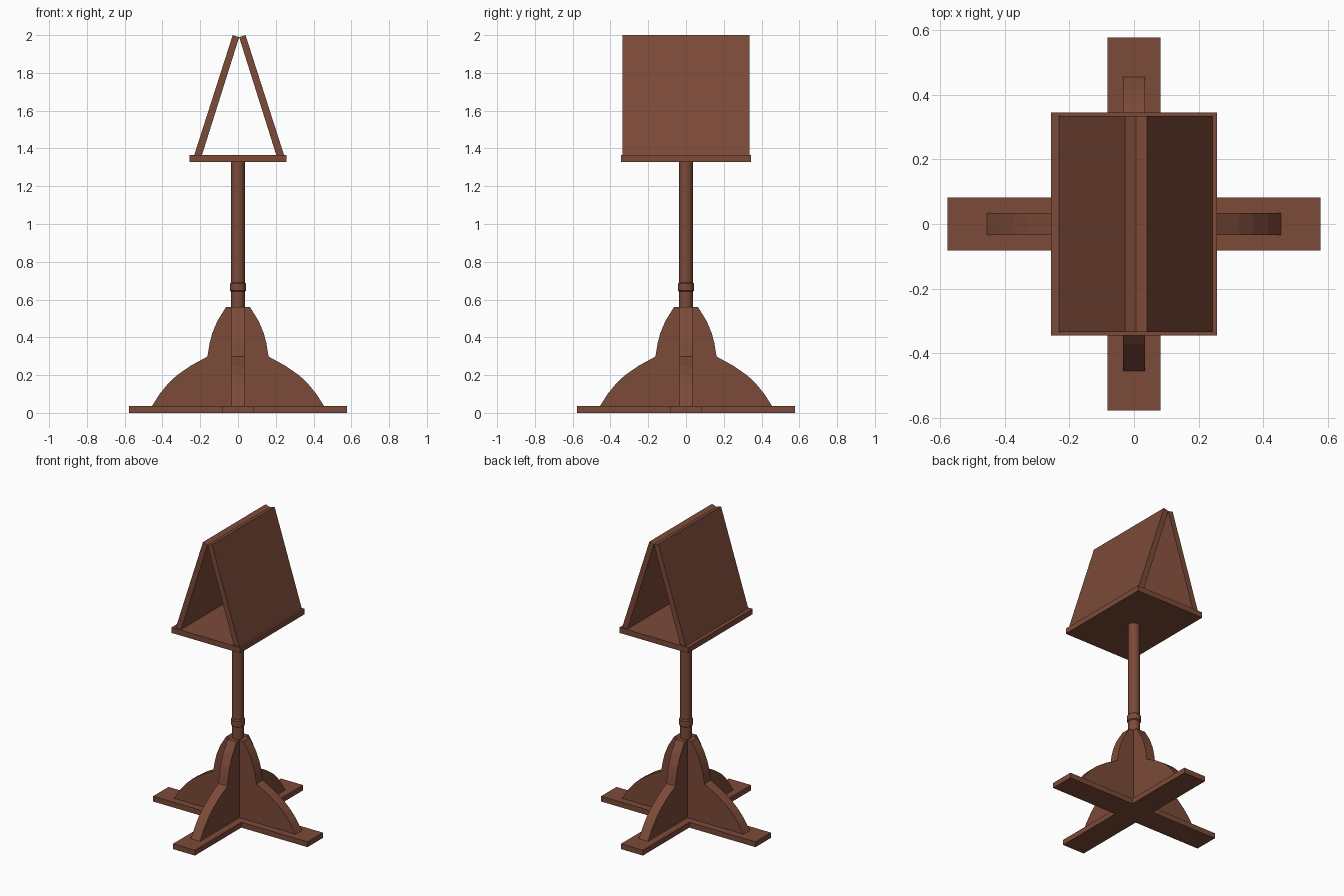
import bpy, bmesh, math
from mathutils import Matrix

if "Cube" in bpy.data.objects:
    bpy.data.objects.remove(bpy.data.objects["Cube"])

wood = bpy.data.materials.new("brown wood")
wood.diffuse_color = (0.2, 0.069, 0.041, 1)
wood.use_nodes = True
wood.node_tree.nodes["Principled BSDF"].inputs["Base Color"].default_value = wood.diffuse_color


def finish(name, bm):
    bmesh.ops.recalc_face_normals(bm, faces=bm.faces)
    mesh = bpy.data.meshes.new(name)
    bm.to_mesh(mesh)
    bm.free()
    mesh.materials.append(wood)
    ob = bpy.data.objects.new(name, mesh)
    bpy.context.collection.objects.link(ob)
    return ob


def prism(name, pts, half, upright=True):
    """Upright: x-z profile spanning y +-half. Otherwise: x-y profile from z 0 to half."""
    bm = bmesh.new()
    co = [(x, -half, z) for x, z in pts] if upright else [(x, y, 0) for x, y in pts]
    face = bm.faces.new([bm.verts.new(c) for c in co])
    ext = bmesh.ops.extrude_face_region(bm, geom=[face])
    verts = [g for g in ext["geom"] if isinstance(g, bmesh.types.BMVert)]
    bmesh.ops.translate(bm, verts=verts, vec=(0, 2 * half, 0) if upright else (0, 0, half))
    return finish(name, bm)


def turned(name, profile, sides=24):
    """Closed round part from (radius, z) pairs."""
    bm = bmesh.new()
    rings = [[bm.verts.new((r * math.cos(2 * math.pi * i / sides),
                            r * math.sin(2 * math.pi * i / sides), z))
              for i in range(sides)] for r, z in profile]
    for a, b in zip(rings, rings[1:]):
        for i in range(sides):
            j = (i + 1) % sides
            bm.faces.new((a[i], a[j], b[j], b[i]))
    bm.faces.new(rings[0])
    bm.faces.new(rings[-1])
    ob = finish(name, bm)
    bpy.context.view_layer.objects.active = ob
    ob.select_set(True)
    bpy.ops.object.shade_smooth_by_angle(angle=math.radians(30))
    ob.select_set(False)


# Crossed floor planks
L, W = 0.578, 0.082
arm = [(W, -W), (L, -W), (L, W)]
cross = []
for k in range(4):
    a = k * math.pi / 2
    c, s = round(math.cos(a)), round(math.sin(a))
    cross += [(x * c - y * s, x * s + y * c) for x, y in arm]
prism("foot_planks", cross, 0.036, upright=False)

# Crossed curved braces
side = [(0.457, 0.034), (0.415, 0.1), (0.37, 0.155), (0.325, 0.198), (0.25, 0.25),
        (0.162, 0.298), (0.15, 0.37), (0.137, 0.42), (0.11, 0.485), (0.064, 0.56)]
outline = side + [(-x, z) for x, z in reversed(side)]
for name, angle in (("brace_side", 0), ("brace_front", math.pi / 2)):
    ob = prism(name, outline, 0.034)
    ob.data.transform(Matrix.Rotation(angle, 4, 'Z'))

# Post and its collar
turned("post", [(0.036, 0.5), (0.036, 1.335)])
turned("post_collar", [(0.035, 0.641), (0.042, 0.647), (0.042, 0.685), (0.035, 0.692)])

# Shelf
prism("shelf", [(-0.257, 1.328), (0.257, 1.328), (0.257, 1.365), (-0.257, 1.365)], 0.345)

# Two leaning book boards
board = [(0.238, 1.364), (0.197, 1.364), (0.0, 1.989), (0.034, 2.0)]
for name, sign in (("board_left", -1), ("board_right", 1)):
    prism(name, [(0.006 + sign * x, z) for x, z in board], 0.335)
